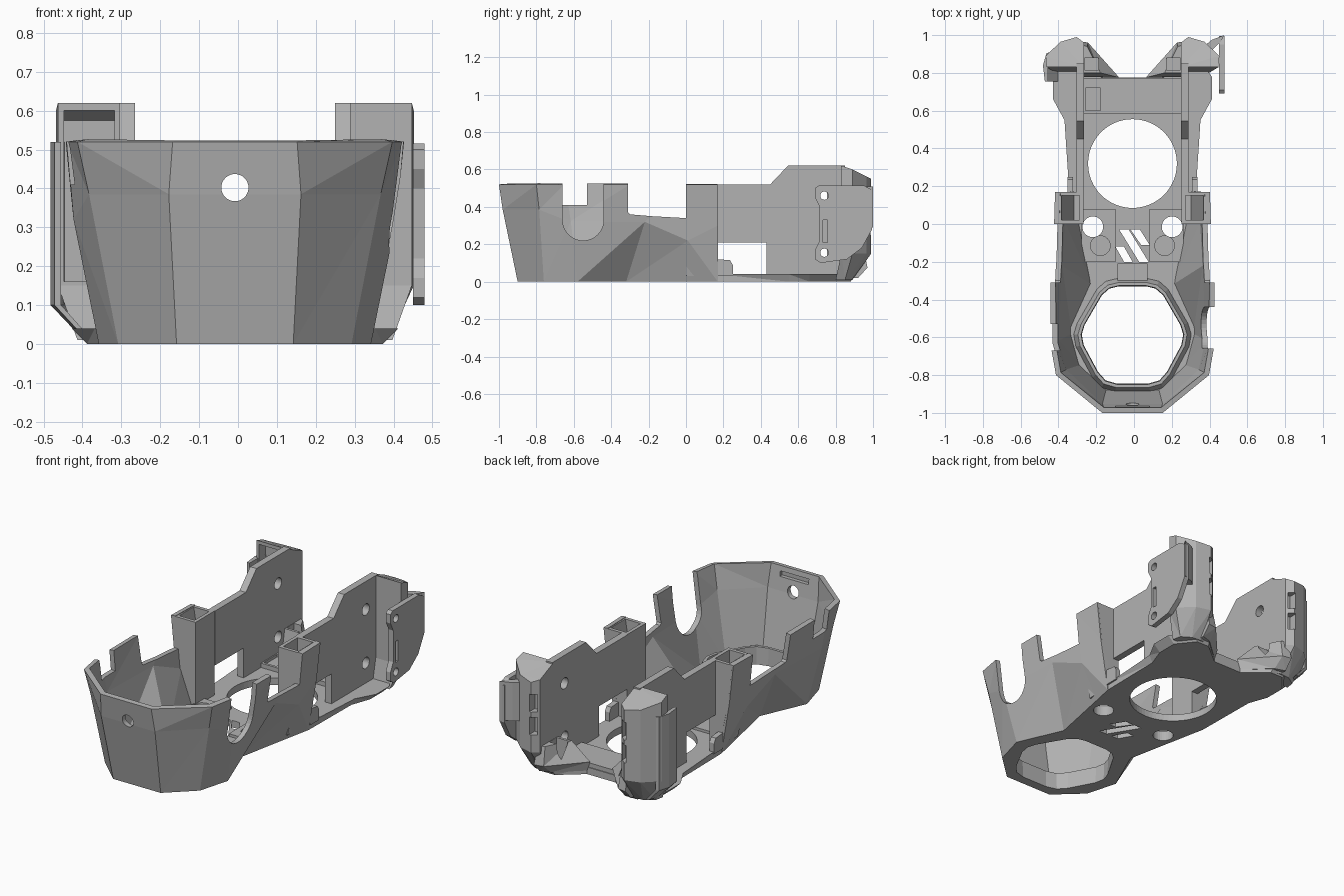
import bpy, bmesh, math

if "Cube" in bpy.data.objects:
    bpy.data.objects.remove(bpy.data.objects["Cube"])

grey = bpy.data.materials.new("plain_grey")
grey.use_nodes = True
grey.diffuse_color = (0.45, 0.45, 0.45, 1)
grey.node_tree.nodes["Principled BSDF"].inputs["Base Color"].default_value = (0.45, 0.45, 0.45, 1)

# The symmetric body sits slightly right of centre, as the plate sticks out on the left
AXIS = (-.008, 0, 0)


def finish(name, bm):
    bmesh.ops.translate(bm, verts=bm.verts[:], vec=AXIS)
    mesh = bpy.data.meshes.new(name)
    bm.to_mesh(mesh)
    bm.free()
    mesh.materials.append(grey)
    ob = bpy.data.objects.new(name, mesh)
    bpy.context.collection.objects.link(ob)
    return ob


def loft(name, rings):
    """Closed solid through matching rings of 3D points."""
    bm = bmesh.new()
    vs = [[bm.verts.new(p) for p in r] for r in rings]
    n = len(rings[0])
    for a, b in zip(vs, vs[1:]):
        for i in range(n):
            j = (i + 1) % n
            bm.faces.new((a[i], a[j], b[j], b[i]))
    bm.faces.new(vs[0])
    bm.faces.new(vs[-1])
    bm.normal_update()
    bmesh.ops.triangulate(bm, faces=bm.faces[:])
    bmesh.ops.recalc_face_normals(bm, faces=bm.faces[:])
    return finish(name, bm)


def at(axis, p, d):
    return {"x": (d, *p), "y": (p[0], d, p[1]), "z": (*p, d)}[axis]


def prism(name, pts, axis, a, b):
    return loft(name, [[at(axis, p, d) for p in pts] for d in (a, b)])


def box(name, x, y, z):
    return prism(name, rect(x, y), "z", *z)


def rect(u, v):
    return [(u[0], v[0]), (u[1], v[0]), (u[1], v[1]), (u[0], v[1])]


def circle(u, v, r, n=32):
    return [(u + r * math.cos(math.tau * i / n), v + r * math.sin(math.tau * i / n)) for i in range(n)]


def apply(ob, mod):
    bpy.context.view_layer.objects.active = ob
    bpy.ops.object.modifier_apply(modifier=mod.name)


def cut(ob, *cutters):
    for c in cutters:
        c.hide_render = True
        m = ob.modifiers.new("cut", "BOOLEAN")
        m.operation, m.solver, m.object = "DIFFERENCE", "EXACT", c
        apply(ob, m)
        bpy.data.objects.remove(c)


def mirrored(half):
    return half + [(-x, *r) for x, *r in reversed(half)]


def span(s, a, b):
    return sorted((s * a, s * b))


# Faceted front shell, open at the rear and tapering to a waist
low = [(.335, .17, 0), (.31, .05, 0), (.235, -.32, 0), (.35, -.58, 0), (.30, -.76, 0), (.15, -.9, 0)]
mid = [(.385, .17, .3), (.385, .01, .22), (.40, -.22, .32), (.415, -.62, .32), (.375, -.785, .385), (.17, -.98, .385)]
top = [(.41, .17, .52), (.415, 0, .52), (.435, -.3, .52), (.432, -.65, .52), (.405, -.8, .52), (.16, -1, .52)]
bm = bmesh.new()
rows = [[bm.verts.new(p) for p in mirrored(r)] for r in (low, mid, top)]
for a, b in zip(rows, rows[1:]):
    for i in range(len(a) - 1):
        bm.faces.new((a[i], b[i], b[i + 1], a[i + 1]))
bm.normal_update()
bmesh.ops.triangulate(bm, faces=bm.faces[:])
shell = finish("front_shell", bm)
m = shell.modifiers.new("wall", "SOLIDIFY")
m.thickness, m.offset, m.use_even_offset = 0.028, -1, True
apply(shell, m)
rim_dip = [(-.31, .37), (-.30, .36), (-.18, .35), (0, .34), (0, .7), (-.31, .7)]
cut(shell,
    prism("rim_dip_cutter", rim_dip, "x", -.6, .6),
    box("step_cutter", (-.6, -.2), (-.67, -.53), (.41, .7)),
    prism("round_cutter", circle(-.55, .33, .11), "x", .2, .6),
    box("slot_cutter", (.2, .6), (-.66, -.44), (.33, .7)),
    box("inner_slot_cutter", (-.09, .09), (-.985, -.9), (.465, .495)),
    prism("front_hole_cutter", circle(0, .402, .035), "y", -1.2, -.7))

# Floor slab with a bevelled outer edge
front_half = [(x, y) for x, y, z in reversed(low)]
rear_low = [(.34, .55), (.38, .66), (.38, .78), (.30, .88), (.22, .88), (.09, .775)]
rear_high = [(.36, .55), (.42, .66), (.42, .78), (.33, .90), (.23, .90), (.09, .775)]
floor = loft("floor", [[(x, y, z) for x, y in mirrored(front_half + rear)]
                       for rear, z in ((rear_low, 0), (rear_high, .04))])
hex_half = [(.07, -.333), (.12, -.345), (.16, -.38), (.25, -.535), (.265, -.585),
            (.255, -.64), (.18, -.78), (.14, -.825), (.08, -.842)]
hex_hole = mirrored(hex_half)


def hex_ring(k, z):
    return [(x * k, -.585 + (y + .585) * k, z) for x, y in hex_hole]


# Raised collar around the front opening
collar = loft("opening_collar", [hex_ring(1.19, .005), hex_ring(1.17, .05), hex_ring(1.09, .10)])
for part in (floor, collar):
    cut(part, loft("opening_cutter", [hex_ring(1, -.1), hex_ring(1.04, .2)]))

# Raised pads beside the vents
pads = []
for s in (1, -1):
    pads.append(box("floor_pad", span(s, .09, .27), (-.2, .08), (.03, .055)))
bridge = box("rear_floor_bridge", (-.27, .27), (.585, .77), (.03, .065))
cut(bridge, box("pocket_cutter", (-.25, -.17), (.6, .72), (.05, .1)))
box("centre_tab", (-.08, .08), (-.30, -.21), (.03, .07))

# Floor holes: large fan opening, screw holes and slanted vents
cut(floor, prism("fan_cutter", circle(0, .32, .235, 64), "z", -.1, .2))
for s, pad in zip((1, -1), pads):
    for part in (floor, pad):
        cut(part, prism("screw_cutter", circle(s * .21, -.015, .055), "z", -.1, .2))
    cut(pad, prism("recess_cutter", circle(s * .17, -.115, .052), "z", .042, .2))
vents = [[(-.01, -.03), (.04, -.03), (.09, -.11), (.045, -.11)],
         [(-.07, -.03), (-.02, -.03), (.085, -.20), (.035, -.20)],
         [(-.09, -.12), (-.045, -.12), (.0, -.20), (-.045, -.20)]]
for v in vents:
    cut(floor, prism("vent_cutter", v, "z", -.1, .2))

# Side walls, towers, clips, rear ducts and pillars
wall_profile = [(.43, .02), (.43, .21), (.17, .21), (.17, .52), (.45, .52),
                (.545, .62), (.85, .62), (.85, .02)]
pillar_full = [(.257, .83), (.455, .83), (.46, .89), (.38, .965), (.295, .99), (.257, .96)]
pillar_foot = [(.257, .80), (.405, .80), (.395, .85), (.34, .885), (.28, .89), (.257, .885)]
pocket = [(.7, .16), (.89, .16), (.89, .575), (.85, .60), (.7, .60)]
for s, side in ((1, "left"), (-1, "right")):
    wall = prism(side + "_side_wall", wall_profile, "x", s * .257, s * .297)
    for z in (.46, .155):
        cut(wall, prism("hole_cutter", circle(.74, z, .032), "x", s * .2, s * .35))

    # Open square tower at the rear of the shell
    tower = loft(side + "_tower", [[(s * x, y, z) for x, y in rect((.26, w), (0, .17))]
                                   for w, z in ((.32, .03), (.378, .3), (.403, .52))])
    cut(tower, loft("tower_cutter", [[(s * x, y, z) for x, y in rect((.28, w), (.02, .15))]
                                     for w, z in ((.31, .12), (.39, .6))]))

    # Rounded clip beside the wall opening
    clip = [(.17, .03), (.25, .03), (.25, .09), (.235, .115), (.17, .12)]
    prism(side + "_clip", clip, "x", s * .315, s * .345)

    # Angled air duct at the rear edge of the floor
    duct_low = [(.09, .775), (.23, .90), (.29, .92), (.29, .78)]
    duct_mid = [(.07, .775), (.235, .96), (.29, .97), (.29, .78)]
    duct_high = [(.17, .80), (.24, .94), (.28, .95), (.28, .80)]
    duct = loft(side + "_duct", [[(s * x, y, z) for x, y in ring] for ring, z in
                                 ((duct_low, .02), (duct_mid, .075), (duct_high, .18))])
    cut(duct, box("duct_cutter", span(s, .18, .255), (.815, .88), (.07, .3)))

    # Faceted rear pillar with a sloping cap and chamfered foot
    foot = [(s * x, y, .01) for x, y in pillar_foot]
    body = [(s * x, y, .15) for x, y in pillar_full]
    neck = [(s * x, y, min(.62, .62 - (y - .85) * .5)) for x, y in pillar_full]
    pillar = loft(side + "_rear_pillar", [foot, body, neck])
    for z in (.25, .38):
        cut(pillar, box("slot_cutter", span(s, .267, .305), (.94, 1.1), (z, z + .1)))
    if s < 0:
        cut(pillar, prism("pocket_cutter", pocket, "x", -.44, -.31))

# Thin flared lip on the right pillar
lip = [(-.435, .91), (-.455, .905), (-.474, .84), (-.464, .755), (-.447, .755), (-.447, .84)]
loft("right_pillar_lip", [[(x * k, y, z) for x, y in lip] for k, z in ((.86, .03), (1, .1), (1, .52))])

# Lobed mounting plate on the left pillar, with its rear flange
plate_profile = [(.69, .50), (.71, .515), (.95, .515), (.995, .49), (.995, .28), (.94, .18), (.86, .12),
                 (.72, .10), (.69, .12), (.69, .17), (.715, .22), (.715, .40), (.69, .45)]
plate = prism("mounting_plate", plate_profile, "x", .458, .488)
cut(plate, box("slot_cutter", (.4, .5), (.733, .757), (.21, .33)))
for z in (.46, .155):
    cut(plate, prism("hole_cutter", circle(.74, z, .022), "x", .4, .6))
prism("plate_flange", [(.39, .95), (.42, .92), (.47, .97), (.486, 1), (.42, .975)], "z", .29, .51)
